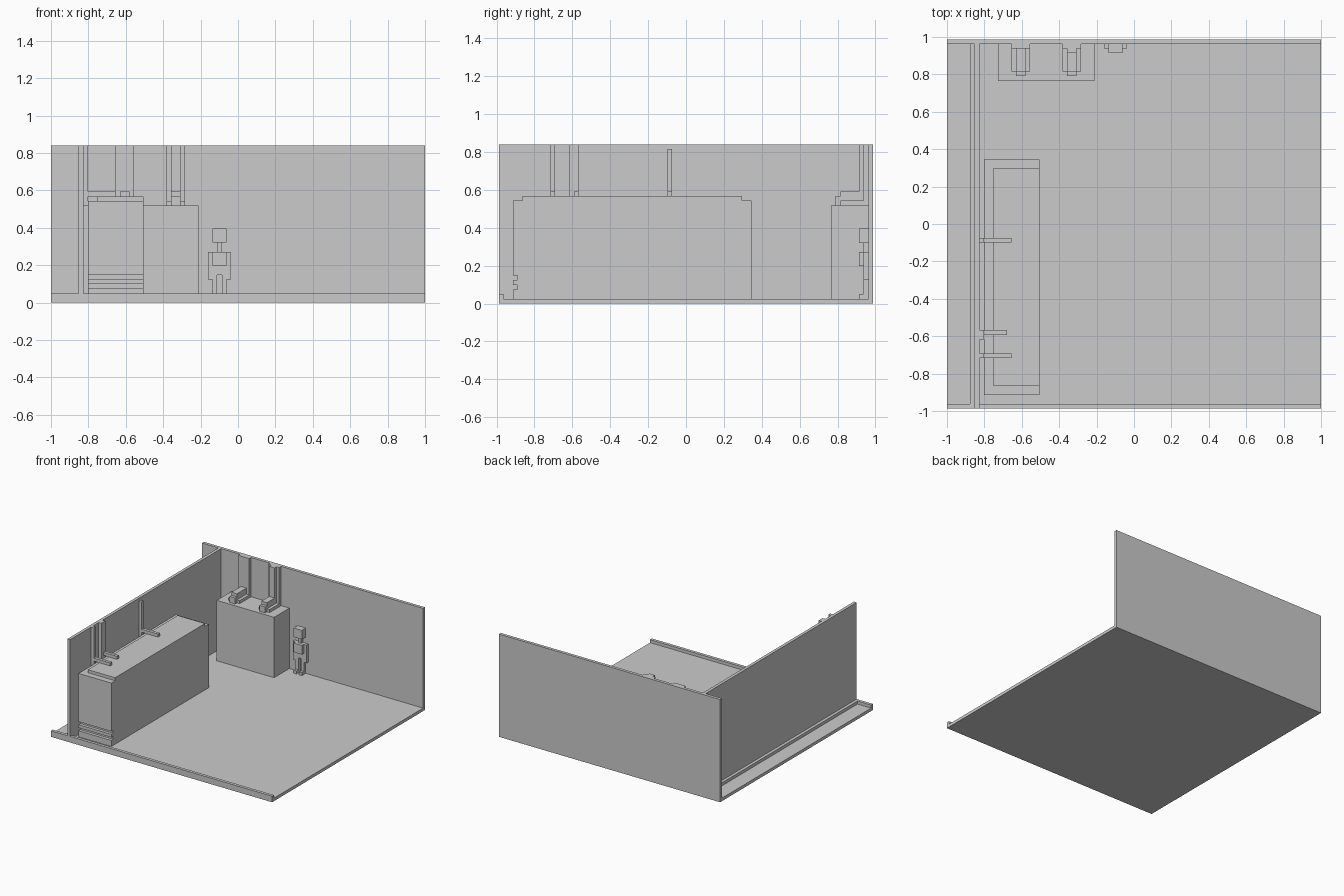
import bpy
import bmesh

cube = bpy.data.objects.get("Cube")
if cube:
    bpy.data.objects.remove(cube, do_unlink=True)

# Everything sits on a grid of equal cells: 81 wide, 80 deep, 34 high
WIDE, DEEP, HIGH = 81, 80, 34
CELL = 2 / WIDE

grey = bpy.data.materials.new("plain_grey")
grey.use_nodes = True
colour = (0.6, 0.6, 0.6, 1)
grey.diffuse_color = colour
grey.node_tree.nodes["Principled BSDF"].inputs["Base Color"].default_value = colour


def prism(name, x0, x1, profile):
    """Extrude a (y, z) profile along x, all in grid cells."""
    bm = bmesh.new()
    verts = [bm.verts.new(((x0 - WIDE / 2) * CELL, (y - DEEP / 2) * CELL, z * CELL))
             for y, z in profile]
    face = bm.faces.new(verts)
    moved = bmesh.ops.extrude_face_region(bm, geom=[face])["geom"]
    bmesh.ops.translate(bm, vec=((x1 - x0) * CELL, 0, 0),
                        verts=[v for v in moved if isinstance(v, bmesh.types.BMVert)])
    bmesh.ops.recalc_face_normals(bm, faces=bm.faces)
    mesh = bpy.data.meshes.new(name)
    bm.to_mesh(mesh)
    bm.free()
    mesh.materials.append(grey)
    obj = bpy.data.objects.new(name, mesh)
    bpy.context.collection.objects.link(obj)
    return obj


def box(name, x, y, z):
    """Box from three (low, high) ranges in grid cells."""
    return prism(name, *x, [(y[0], z[0]), (y[1], z[0]), (y[1], z[1]), (y[0], z[1])])


# Room shell
box("floor", (0, WIDE), (0, 79), (0, 1))
box("back_wall", (0, WIDE), (79, DEEP), (0, HIGH))
box("side_wall", (6, 7), (0, 79), (1, HIGH))
box("outer_skirting", (5, 6), (1, 79), (1, 2))
box("front_lip_short", (0, 6), (0, 1), (1, 2))
box("front_lip_long", (7, WIDE), (0, 1), (1, 2))

# Long cabinet with two slots across its front end
prism("long_cabinet", 8, 20, [
    (3, 1), (54, 1), (54, 22), (3, 22),
    (3, 6), (4, 6), (4, 5), (3, 5),
    (3, 4), (4, 4), (4, 3), (3, 3)])
box("long_cabinet_top", (10, 20), (5, 52), (22, 23))

# Wall pipes with arms reaching over the long cabinet:
# post range, arm range, arm reach, post height
pipes = [((11, 12), (11, 12), 14, HIGH),
         ((15, 17), (16, 17), 13, HIGH),
         ((36, 37), (36, 37), 14, 33)]
for n, (post, arm, reach, top) in enumerate(pipes, 1):
    box(f"pipe_post_{n}", (7, 8), post, (21, top))
    box(f"pipe_arm_{n}", (8, reach), arm, (23, 24))

# Small cabinet against the back wall
box("back_cabinet", (11, 32), (71, 79), (1, 21))

# Two fixtures on the back cabinet; the second has a raised riser
for n, x in enumerate((14, 25), 1):
    prism(f"fixture_bracket_{n}", x, x + 4, [
        (73, 21), (79, 21), (79, HIGH), (78, HIGH), (78, 22), (73, 22)])
    prism(f"fixture_spout_{n}", x + 1, x + 3, [
        (72, 21), (73, 21), (73, 22), (78, 22), (78, 24),
        (73, 24), (73, 23), (72, 23)])
    if n == 2:
        box("fixture_riser", (x + 1, x + 3), (77, 78), (24, HIGH))

# Blocky figure standing against the back wall
box("figure_head", (35, 38), (77, 79), (13, 16))
box("figure_neck", (36, 37), (78, 79), (11, 13))
box("figure_torso", (35, 38), (77, 79), (8, 11))
box("figure_hips", (35, 38), (78, 79), (6, 8))
for side, arm, leg in (("right", 34, 35), ("left", 38, 37)):
    box(f"figure_{side}_arm", (arm, arm + 1), (78, 79), (5, 11))
    prism(f"figure_{side}_leg", leg, leg + 1, [
        (77, 1), (79, 1), (79, 6), (78, 6), (78, 2), (77, 2)])
